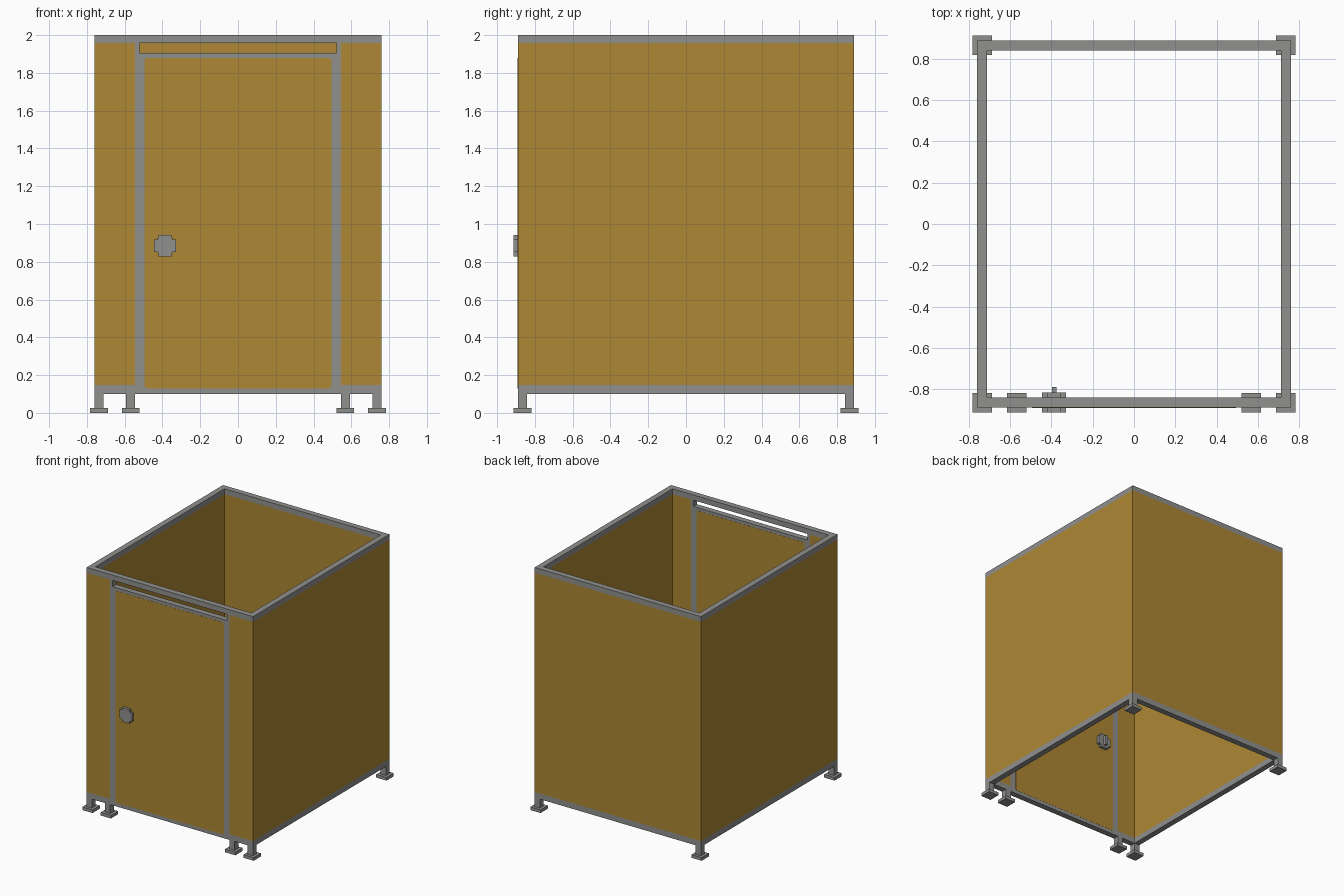
import bpy, bmesh
from mathutils import Vector

if "Cube" in bpy.data.objects:
    bpy.data.objects.remove(bpy.data.objects["Cube"])


def material(name, rgb):
    m = bpy.data.materials.new(name)
    m.diffuse_color = (*rgb, 1)
    m.use_nodes = True
    m.node_tree.nodes["Principled BSDF"].inputs["Base Color"].default_value = m.diffuse_color
    return m


OCHRE = material("ochre laminate", (0.42, 0.245, 0.034))
GREY = material("grey metal", (0.28, 0.28, 0.275))


def make(name, bm, mats):
    bmesh.ops.recalc_face_normals(bm, faces=bm.faces)
    me = bpy.data.meshes.new(name)
    bm.to_mesh(me)
    bm.free()
    for m in mats:
        me.materials.append(m)
    ob = bpy.data.objects.new(name, me)
    bpy.context.collection.objects.link(ob)
    return ob


def prism(name, outline, direction, levels, mats, rule=None):
    """Closed outline swept through levels along a direction, one band per level pair."""
    bm = bmesh.new()
    d = Vector(direction)
    rings = [[bm.verts.new(Vector(p) + d * l) for p in outline] for l in levels]
    n = len(outline)
    bm.faces.new(rings[0])
    bm.faces.new(rings[-1])
    for i, (a, b) in enumerate(zip(rings, rings[1:])):
        for k in range(n):
            f = bm.faces.new((a[k], a[(k + 1) % n], b[(k + 1) % n], b[k]))
            f.material_index = rule[i] if rule else 0
    return make(name, bm, mats)


def box(name, x, y, z, mat=GREY):
    pts = [(x[0], y[0], 0), (x[1], y[0], 0), (x[1], y[1], 0), (x[0], y[1], 0)]
    return prism(name, pts, (0, 0, 1), z, [mat])


# Main dimensions
X, Y, T = 0.76, 0.89, 0.048      # outer half sizes and wall thickness
BOT, TOP = 0.10, 2.0
JAMB, DOOR = 0.545, 0.522        # outer and inner half widths of door frame
FRONT = (-Y, -Y + T)

# Walls: one C-shaped footprint, grey edge bands at bottom and top
half = [(JAMB, -Y), (X, -Y), (X, Y)]
inner = [(X - T, Y - T), (X - T, -Y + T), (JAMB, -Y + T)]
foot = half + [(-x, y) for x, y in reversed(half)]
foot += [(-x, y) for x, y in reversed(inner)] + inner
prism("wall_panels", [(x, y, 0) for x, y in foot], (0, 0, 1),
      [BOT, 0.147, 1.957, TOP], [GREY, OCHRE], [0, 1, 0])

# Door frame: jambs and header above the open slot
for s, side in ((-1, "left"), (1, "right")):
    box("door_jamb_" + side, sorted((s * DOOR, s * JAMB)), FRONT, (BOT, TOP))
box("door_header", (-DOOR, DOOR), FRONT, (1.957, TOP))

# Door: grey slab with a clipped-corner ochre panel on both sides
box("door_edge", (-DOOR, DOOR), FRONT, (BOT, 1.905))
w, z0, z1, c = 0.494, 0.13, 1.88, 0.014
panel = [(w, z0 + c), (w, z1 - c), (w - c * .3, z1 - c * .3), (w - c, z1)]
panel = [(w - c, z0), (w - c * .3, z0 + c * .3)] + panel
panel += [(-x, z) for x, z in reversed(panel)]
prism("door_panel", [(x, 0, z) for x, z in panel], (0, 1, 0),
      [FRONT[0] - 0.001, FRONT[1] + 0.001], [OCHRE])

# Lock: stepped cross plates on both faces and an inner turn knob
LX, LZ, A, B = -0.387, 0.885, 0.058, 0.034
q = [(A, -B), (A, B), (B + .006, B), (B + .006, B + .006), (B, B + .006), (B, A)]
cross = []
for _ in range(4):
    cross += q
    q = [(-z, x) for x, z in q]
for name, ys in (("outer_lock_plate", (-0.913, -Y)),
                 ("inner_lock_plate", (FRONT[1], -0.817))):
    prism(name, [(LX + x, 0, LZ + z) for x, z in cross], (0, 1, 0), ys, [GREY])
box("lock_knob", (LX - 0.011, LX + 0.011), (-0.817, -0.79), (LZ - 0.04, LZ + 0.04))

# Feet: stem and base plate at four corners and under both front posts
fy = Y - T / 2
feet = [(sx * (X - T / 2), sy * fy) for sx in (-1, 1) for sy in (-1, 1)]
feet += [(-0.568, -fy), (0.568, -fy)]
for i, (x, y) in enumerate(feet, 1):
    r, p = T / 2, 0.047
    box(f"foot_stem_{i}", (x - r, x + r), (y - r, y + r), (0.026, BOT))
    box(f"foot_plate_{i}", (x - p, x + p), (y - p, y + p), (0, 0.026))
